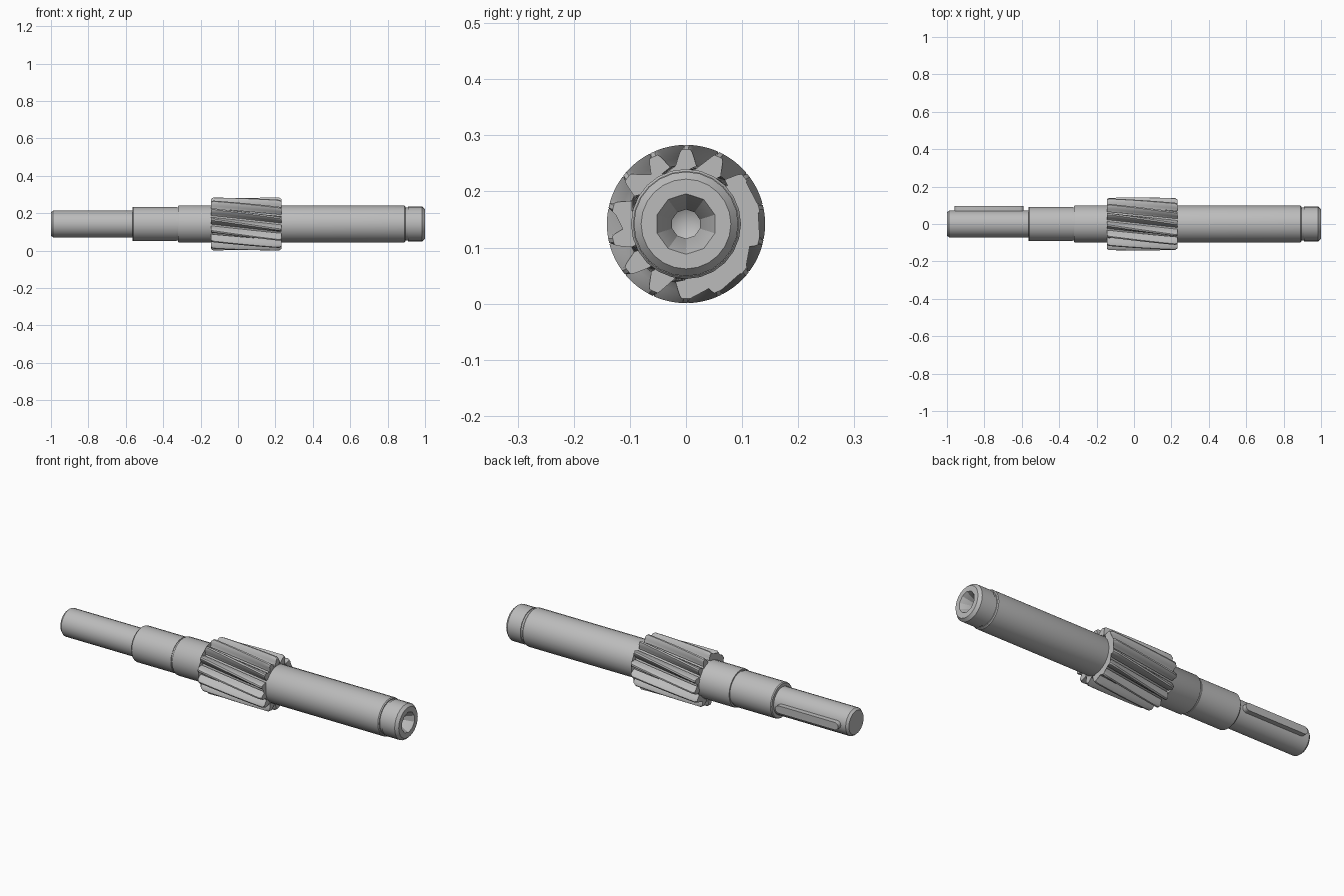
import bpy, bmesh, math

if "Cube" in bpy.data.objects:
    bpy.data.objects.remove(bpy.data.objects["Cube"], do_unlink=True)

AXIS_Z = 0.142

steel = bpy.data.materials.new("steel grey")
steel.use_nodes = True
GREY = (0.5, 0.5, 0.5, 1)
steel.diffuse_color = GREY
steel.node_tree.nodes["Principled BSDF"].inputs["Base Color"].default_value = GREY


def finish(name, bm, angle=30):
    bmesh.ops.recalc_face_normals(bm, faces=bm.faces)
    mesh = bpy.data.meshes.new(name)
    bm.to_mesh(mesh)
    bm.free()
    mesh.materials.append(steel)
    ob = bpy.data.objects.new(name, mesh)
    bpy.context.collection.objects.link(ob)
    ob.location.z = AXIS_Z
    bpy.ops.object.select_all(action='DESELECT')
    ob.select_set(True)
    bpy.context.view_layer.objects.active = ob
    bpy.ops.object.shade_smooth_by_angle(angle=math.radians(angle))
    return ob


def ring(bm, x, points):
    return [bm.verts.new((x, y, z)) for y, z in points]


def circle(r, n):
    return [(r * math.sin(i * math.tau / n), r * math.cos(i * math.tau / n)) for i in range(n)]


def skin(bm, rings):
    for a, b in zip(rings, rings[1:]):
        for i in range(len(a)):
            j = (i + 1) % len(a)
            bm.faces.new((a[i], a[j], b[j], b[i]))


# Stepped shaft with narrow grooves, as (x, radius)
bm = bmesh.new()
steps = [(-1, 0.062), (-0.988, 0.072), (-0.565, 0.072), (-0.565, 0.088), (-0.56, 0.092),
         (-0.33, 0.092), (-0.33, 0.089), (-0.32, 0.089), (-0.32, 0.096), (-0.316, 0.098),
         (0.89, 0.098), (0.895, 0.094), (0.895, 0.089), (0.908, 0.089), (0.908, 0.093),
         (0.985, 0.093), (1, 0.08)]
skin(bm, [ring(bm, x, circle(r, 24)) for x, r in steps])

# Centre-drilled holes in both ends
for side in (-1, 1):
    bore = [ring(bm, side * x, circle(r, 10)) for x, r in ((1, 0.054), (0.95, 0.026), (0.91, 0.026))]
    skin(bm, bore)
    tip = bm.verts.new((side * 0.895, 0, 0))
    for i in range(10):
        bm.faces.new((bore[-1][i], bore[-1][(i + 1) % 10], tip))
    rim = [e for e in bm.edges if e.is_boundary and all(v.co.x * side > 0.999 for v in e.verts)]
    bmesh.ops.bridge_loops(bm, edges=rim)
finish("stepped_shaft", bm)

# Helical pinion: one tooth profile as (radius, half width), repeated and twisted
TEETH = 14
TWIST = 0.40
half = [(0.105, 0.019), (0.109, 0.0165), (0.118, 0.0145), (0.127, 0.0115), (0.135, 0.008), (0.141, 0.004)]
tooth = [(r, -w) for r, w in half] + [(r, w) for r, w in reversed(half)]
START, END = -0.145, 0.232


def gear_section(x, limit):
    points = []
    for k in range(TEETH):
        for r, w in tooth:
            a = k * math.tau / TEETH - w / r + (x - END) / (END - START) * TWIST
            r = min(r, limit)
            points.append((-r * math.sin(a), r * math.cos(a)))
    return points


bm = bmesh.new()
xs = [START, START + 0.012] + [START + (END - START) * i / 8 for i in range(1, 8)] + [END - 0.012, END]
rings = [ring(bm, x, gear_section(x, 0.133 if x in (START, END) else 0.141)) for x in xs]
skin(bm, rings)
bm.faces.new(rings[0])
bm.faces.new(rings[-1])
finish("helical_pinion", bm, 35)

# Round-ended key on the back of the drive end
bm = bmesh.new()
R = 0.02
outline = []
for cx, start in ((-0.61, -90), (-0.94, 90)):
    for i in range(7):
        a = math.radians(start + i * 30)
        outline.append((cx + R * math.cos(a), R * math.sin(a)))
base = bm.faces.new([bm.verts.new((x, 0.055, z)) for x, z in outline])
top = bmesh.ops.extrude_face_region(bm, geom=[base])["geom"]
bmesh.ops.translate(bm, vec=(0, 0.04, 0), verts=[v for v in top if isinstance(v, bmesh.types.BMVert)])
if not base.is_valid or all(len(e.link_faces) < 2 for e in base.edges):
    bm.faces.new([v for v in bm.verts if v.co.y < 0.06])
finish("shaft_key", bm, 40)
